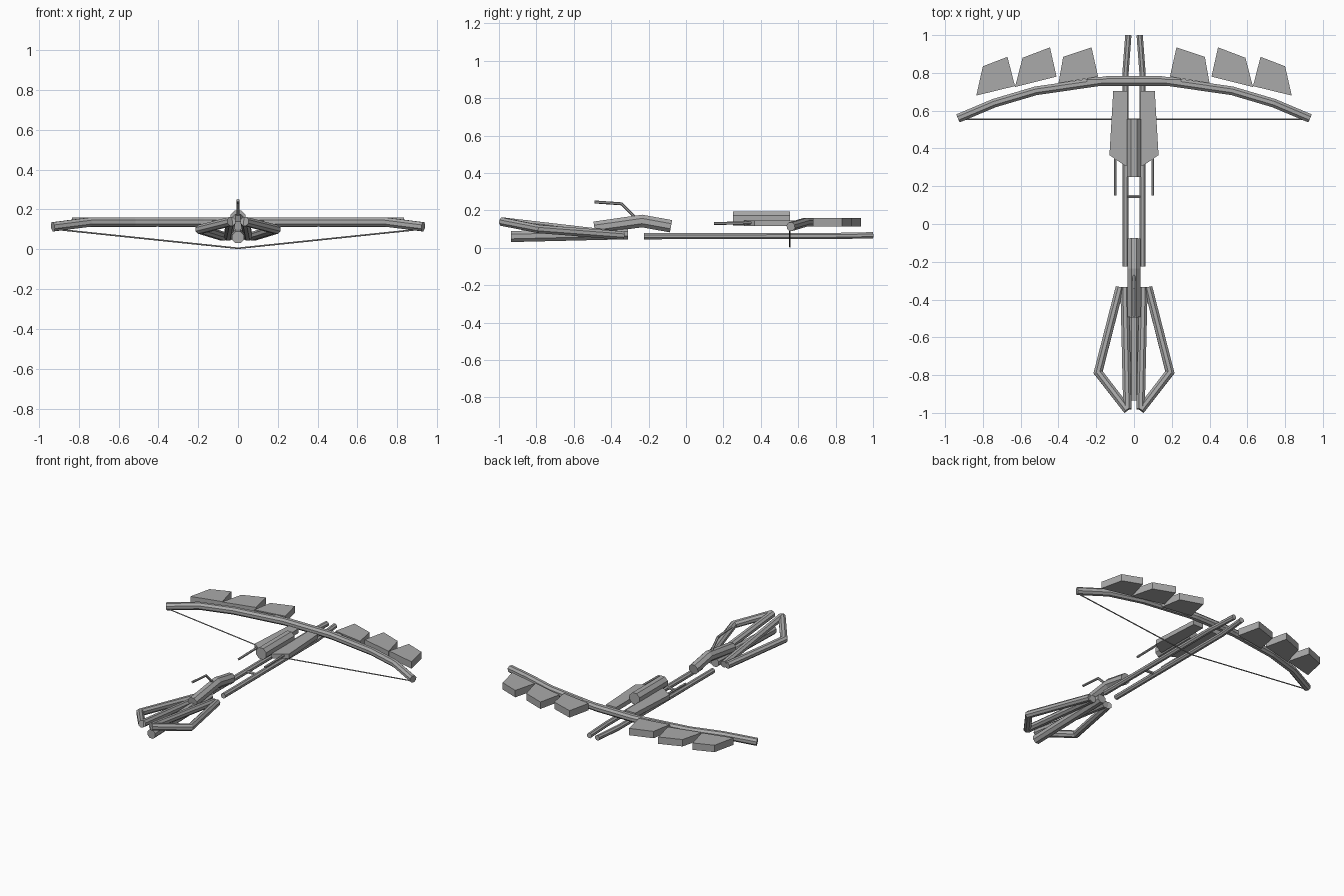
import bpy, bmesh, math
from mathutils import Vector

if "Cube" in bpy.data.objects:
    bpy.data.objects.remove(bpy.data.objects["Cube"])

grey = bpy.data.materials.new("plain_grey")
grey.use_nodes = True
grey.diffuse_color = (0.4, 0.4, 0.4, 1)
grey.node_tree.nodes["Principled BSDF"].inputs["Base Color"].default_value = (0.4, 0.4, 0.4, 1)


def finish(bm, name):
    bmesh.ops.recalc_face_normals(bm, faces=bm.faces)
    mesh = bpy.data.meshes.new(name)
    bm.to_mesh(mesh)
    bm.free()
    mesh.materials.append(grey)
    obj = bpy.data.objects.new(name, mesh)
    bpy.context.collection.objects.link(obj)
    return obj


def tube(name, points, radius, sides=8):
    """Capped, mitred tube along a path."""
    pts = [Vector(p) for p in points]
    bm = bmesh.new()
    rings = []
    for i, p in enumerate(pts):
        before = (p - pts[i - 1]).normalized() if i else None
        after = (pts[i + 1] - p).normalized() if i < len(pts) - 1 else None
        tangent = ((before or after) + (after or before)).normalized()
        along = before or after
        stretch = 1 / max(0.5, tangent.dot(along))
        # the frame leans on z, so octagon flats stay level
        side = tangent.cross(Vector((0, 0, 1))).normalized()
        up = side.cross(tangent)
        bend = (after - before) if before and after else Vector()
        bend = bend.normalized() if bend.length > 1e-4 else Vector()
        ring = []
        for k in range(sides):
            a = math.tau * (k + 0.5) / sides
            off = radius * (math.cos(a) * side + math.sin(a) * up)
            off += bend * off.dot(bend) * (stretch - 1)
            ring.append(bm.verts.new(p + off))
        rings.append(ring)
    for r, s in zip(rings, rings[1:]):
        for k in range(sides):
            n = (k + 1) % sides
            bm.faces.new((r[k], r[n], s[n], s[k]))
    bm.faces.new(rings[0])
    bm.faces.new(rings[-1])
    return finish(bm, name)


def slab(name, outline, low, high):
    """Flat outline raised into a prism."""
    bm = bmesh.new()
    face = bm.faces.new([bm.verts.new((x, y, low)) for x, y in outline])
    new = bmesh.ops.extrude_face_region(bm, geom=[face])["geom"]
    bmesh.ops.translate(bm, vec=(0, 0, high - low),
                        verts=[v for v in new if isinstance(v, bmesh.types.BMVert)])
    return finish(bm, name)


# Bow: one bent arm mirrored into a single path
arm = [(0.14, 0.76, 0.137), (0.52, 0.705, 0.137), (0.74, 0.64, 0.137), (0.93, 0.56, 0.113)]
tube("bow", [(-x, y, z) for x, y, z in reversed(arm)] + arm, 0.025)
tube("bow_brace", [(-0.25, 0.755, 0.137), (0.25, 0.755, 0.137)], 0.025)

# String, drawn down to the middle
tube("bowstring", [(-0.91, 0.555, 0.1), (0, 0.555, 0.005), (0.91, 0.555, 0.1)], 0.004, 6)

# Vanes along the front of the bow
vanes = {
    "inner_vane": [(0.4, 0.745), (0.375, 0.885), (0.225, 0.935), (0.19, 0.78)],
    "middle_vane": [(0.63, 0.725), (0.59, 0.88), (0.445, 0.935), (0.41, 0.78)],
    "outer_vane": [(0.835, 0.68), (0.8, 0.835), (0.67, 0.885), (0.63, 0.73)],
}
fin = [(0.035, 0.705), (0.11, 0.705), (0.13, 0.365), (0.05, 0.31), (0.035, 0.31)]

for side, s in (("left", 1), ("right", -1)):
    for name, outline in vanes.items():
        slab(f"{side}_{name}", [(s * x, y) for x, y in outline], 0.113, 0.16)
    # Side fin and its rod
    slab(f"{side}_fin", [(s * x, y) for x, y in fin], 0.115, 0.145)
    tube(f"{side}_rod", [(s * 0.1, 0.15, 0.13), (s * 0.1, 0.35, 0.133)], 0.008, 6)
    # Long rail
    tube(f"{side}_rail", [(s * 0.045, -0.225, 0.062), (s * 0.045, 0.8, 0.063),
                          (s * 0.03, 1.0, 0.067)], 0.018)
    # Stock loop
    tube(f"{side}_stock_outer", [(s * 0.075, -0.335, 0.065), (s * 0.19, -0.785, 0.1),
                                 (s * 0.035, -0.985, 0.14)], 0.024)
    tube(f"{side}_stock_inner", [(s * 0.05, -0.335, 0.065), (s * 0.035, -0.98, 0.14)], 0.024)

# Barrel and the small bar between the rails
tube("barrel", [(0, 0.25, 0.157), (0, 0.555, 0.157)], 0.041)
tube("rail_crossbar", [(-0.045, 0.145, 0.065), (0.045, 0.145, 0.065)], 0.01, 6)

# Grip, lever and stock core
tube("grip", [(0, -0.49, 0.107), (0, -0.235, 0.143), (0, -0.08, 0.115)], 0.036)
tube("lever", [(0, -0.49, 0.245), (0, -0.345, 0.235), (0, -0.275, 0.165)], 0.008, 6)
tube("stock_core", [(0, -0.935, 0.06), (0, -0.31, 0.075)], 0.032)
